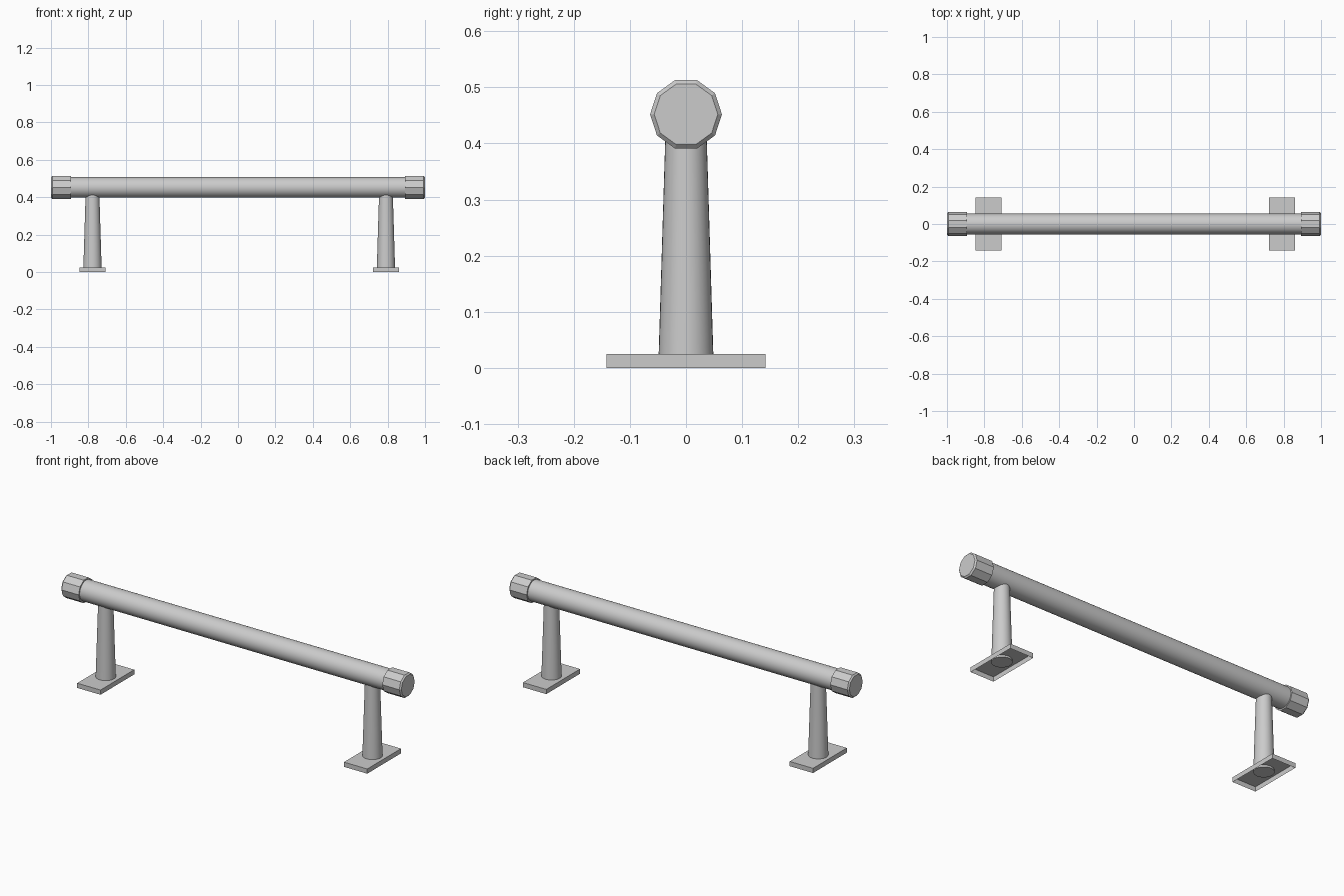
import bpy
import bmesh
from math import radians, pi
from mathutils import Matrix

default = bpy.data.objects.get("Cube")
if default:
    bpy.data.objects.remove(default, do_unlink=True)

# One brushed grey for everything
grey = bpy.data.materials.new("light_grey")
grey.use_nodes = True
colour = (0.6, 0.6, 0.6, 1)
grey.diffuse_color = colour
grey.node_tree.nodes["Principled BSDF"].inputs["Base Color"].default_value = colour

BAR_Z = 0.452
LEG_X = {"right": -0.778, "left": 0.791}


def add_object(name, bm, smooth=False):
    mesh = bpy.data.meshes.new(name)
    bm.to_mesh(mesh)
    bm.free()
    mesh.materials.append(grey)
    obj = bpy.data.objects.new(name, mesh)
    bpy.context.collection.objects.link(obj)
    if smooth:
        bpy.ops.object.select_all(action="DESELECT")
        obj.select_set(True)
        bpy.context.view_layer.objects.active = obj
        bpy.ops.object.shade_smooth_by_angle(angle=radians(30))
    return obj


def cone(bm, sides, r1, r2, depth, matrix):
    bmesh.ops.create_cone(bm, cap_ends=True, segments=sides, radius1=r1,
                          radius2=r2, depth=depth, matrix=matrix)


# Round bar along x
bm = bmesh.new()
cone(bm, 32, 0.055, 0.055, 1.9,
     Matrix.Translation((0, 0, BAR_Z)) @ Matrix.Rotation(pi / 2, 4, "Y"))
add_object("bar", bm, smooth=True)

# Ten-sided end caps with a chamfered outer rim
for side, sign in (("right", -1), ("left", 1)):
    bm = bmesh.new()
    cone(bm, 10, 0.064, 0.064, 0.107,
         Matrix.Translation((sign * 0.9465, 0, BAR_Z))
         @ Matrix.Rotation(sign * pi / 2, 4, "Y"))
    rim = [e for e in bm.edges if all(v.co.x * sign > 0.99 for v in e.verts)]
    bmesh.ops.bevel(bm, geom=rim, offset=0.007, segments=1, affect="EDGES")
    add_object(side + "_end_cap", bm)

for side, x in LEG_X.items():
    # Tapered leg, running up into the bar
    bm = bmesh.new()
    bottom, top = 0.015, 0.44
    cone(bm, 32, 0.049, 0.036, top - bottom,
         Matrix.Translation((x, 0, (bottom + top) / 2)))
    add_object(side + "_leg", bm, smooth=True)

    # Foot plate, a shallow tray open underneath
    bm = bmesh.new()
    bmesh.ops.create_cube(bm, size=1, matrix=Matrix.Translation((x, 0, 0.0125))
                          @ Matrix.Diagonal((0.137, 0.284, 0.025, 1)))
    under = [f for f in bm.faces if f.normal.z < -0.5]
    bmesh.ops.delete(bm, geom=under, context="FACES_ONLY")
    add_object(side + "_foot_plate", bm)
